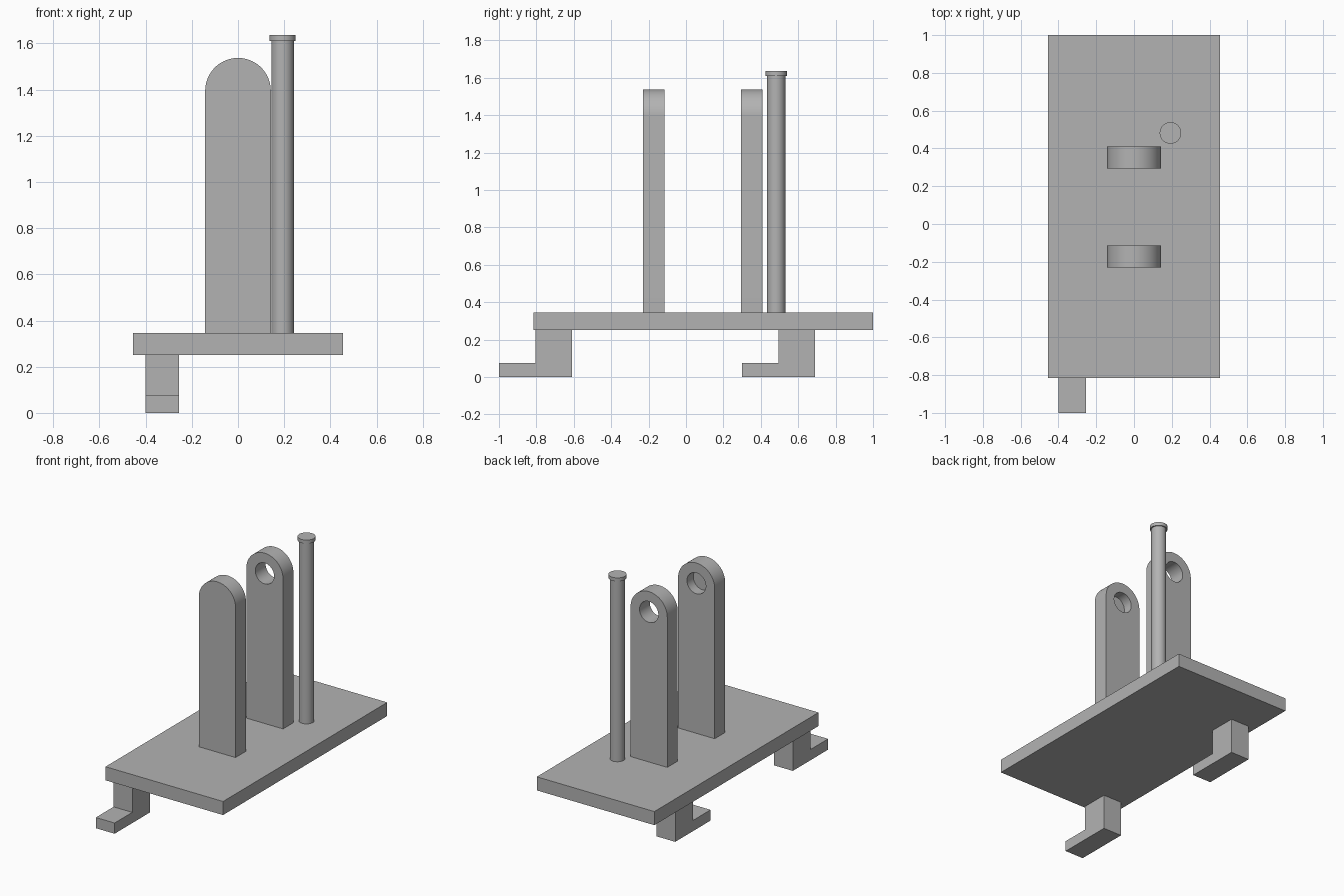
import bpy
import bmesh
from math import pi, cos, sin, radians
from mathutils import Matrix, Vector

cube = bpy.data.objects.get("Cube")
if cube:
    bpy.data.objects.remove(cube, do_unlink=True)

# One plain grey for the whole model
grey = bpy.data.materials.new("plain_grey")
grey.use_nodes = True
colour = (0.45, 0.45, 0.45, 1)
grey.diffuse_color = colour
grey.node_tree.nodes["Principled BSDF"].inputs["Base Color"].default_value = colour


def finish(name, bm, smooth=False):
    bmesh.ops.recalc_face_normals(bm, faces=bm.faces)
    mesh = bpy.data.meshes.new(name)
    bm.to_mesh(mesh)
    bm.free()
    mesh.materials.append(grey)
    obj = bpy.data.objects.new(name, mesh)
    bpy.context.collection.objects.link(obj)
    if smooth:
        shade(obj)
    return obj


def activate(obj):
    bpy.ops.object.select_all(action='DESELECT')
    obj.select_set(True)
    bpy.context.view_layer.objects.active = obj


def shade(obj):
    activate(obj)
    bpy.ops.object.shade_smooth_by_angle(angle=radians(30))


def extrude_profile(name, points, offset):
    """Closed profile of 3D points pushed along an offset."""
    bm = bmesh.new()
    face = bm.faces.new([bm.verts.new(p) for p in points])
    result = bmesh.ops.extrude_face_region(bm, geom=[face], use_keep_orig=True)
    moved = [v for v in result["geom"] if isinstance(v, bmesh.types.BMVert)]
    bmesh.ops.translate(bm, verts=moved, vec=Vector(offset))
    return finish(name, bm)


def box(name, low, high):
    bm = bmesh.new()
    low, high = Vector(low), Vector(high)
    place = Matrix.Translation((low + high) / 2) @ Matrix.Diagonal((*(high - low), 1))
    bmesh.ops.create_cube(bm, size=1, matrix=place)
    return finish(name, bm)


def cylinder(name, centre, radius, length, turn=Matrix(), smooth=True):
    bm = bmesh.new()
    bmesh.ops.create_cone(bm, cap_ends=True, segments=64, radius1=radius, radius2=radius,
                          depth=length, matrix=Matrix.Translation(centre) @ turn)
    return finish(name, bm, smooth)


# Base plate
box("base_plate", (-0.455, -0.815, 0.25), (0.455, 1, 0.345))


# L-shaped feet with the toe pointing forward
def foot(name, toe_y):
    profile = [(0, 0), (0.39, 0), (0.39, 0.25), (0.195, 0.25), (0.195, 0.075), (0, 0.075)]
    extrude_profile(name, [(-0.4, toe_y + y, z) for y, z in profile], (0.145, 0, 0))


foot("front_foot", -1)
foot("back_foot", 0.3)


# Round-topped uprights with a pin hole cut in from the back
def upright(name, front_y, hole_depth):
    radius, thickness, axis_z = 0.142, 0.115, 1.395
    points = [(-radius, front_y, 0.345), (radius, front_y, 0.345)]
    for i in range(49):
        a = pi * i / 48
        points.append((radius * cos(a), front_y, axis_z + radius * sin(a)))
    obj = extrude_profile(name, points, (0, thickness, 0))
    back_y = front_y + thickness
    cutter = cylinder(name + "_cutter", (0, back_y, axis_z), 0.073, hole_depth * 2,
                      Matrix.Rotation(pi / 2, 4, 'X'), False)
    cutter.hide_render = True
    cut = obj.modifiers.new("pin_hole", 'BOOLEAN')
    cut.operation = 'DIFFERENCE'
    cut.solver = 'EXACT'
    cut.object = cutter
    activate(obj)
    bpy.ops.object.modifier_apply(modifier=cut.name)
    bpy.data.objects.remove(cutter, do_unlink=True)
    shade(obj)


upright("front_upright", -0.23, 0.07)
upright("back_upright", 0.295, 0.2)

# Standing pin with a wider head
cylinder("pin_shaft", (0.193, 0.482, 0.98), 0.049, 1.27)
cylinder("pin_head", (0.193, 0.482, 1.623), 0.057, 0.025)
